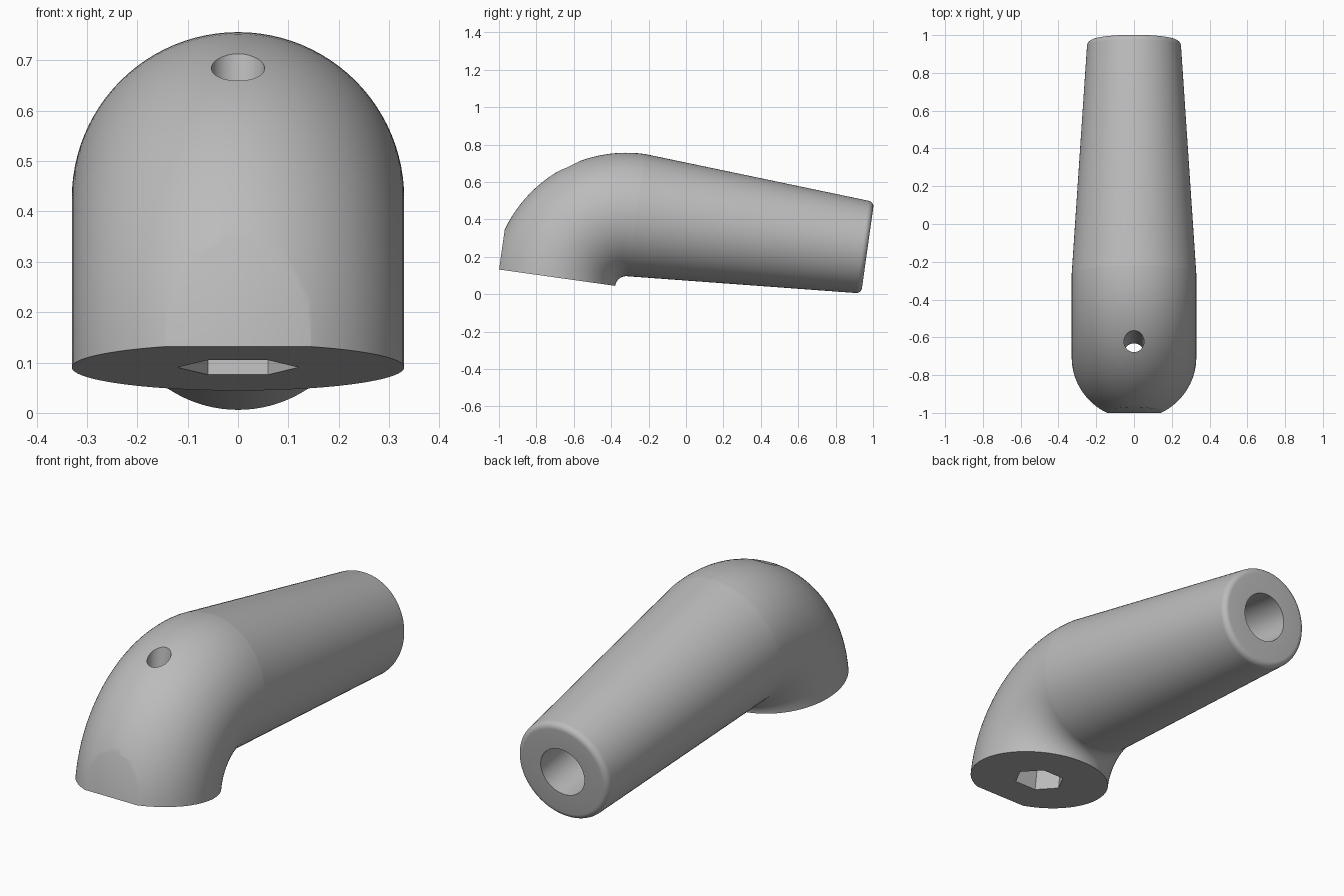
import bpy
import bmesh
from math import sin, cos, pi, radians
from mathutils import Matrix, Vector

cube = bpy.data.objects.get("Cube")
if cube:
    bpy.data.objects.remove(cube, do_unlink=True)

# Shared dimensions: the whole handle is built square, then tipped about the bend pivot
TUBE = 0.33
BEND = 0.39
SIDES = 96
TILT = Matrix.Translation((0, -0.319, 0.036)) @ Matrix.Rotation(radians(-8), 4, 'X')

grey = bpy.data.materials.new("plain grey")
grey.use_nodes = True
grey.diffuse_color = (0.5, 0.5, 0.5, 1)
grey.node_tree.nodes["Principled BSDF"].inputs["Base Color"].default_value = grey.diffuse_color


def make_object(name, bm):
    bmesh.ops.recalc_face_normals(bm, faces=bm.faces)
    bm.transform(TILT)
    mesh = bpy.data.meshes.new(name)
    bm.to_mesh(mesh)
    bm.free()
    mesh.materials.append(grey)
    obj = bpy.data.objects.new(name, mesh)
    bpy.context.collection.objects.link(obj)
    return obj


def activate(obj):
    bpy.ops.object.select_all(action='DESELECT')
    obj.select_set(True)
    bpy.context.view_layer.objects.active = obj


def skin(bm, rings):
    """Bridge equal rings with quads."""
    for a, b in zip(rings, rings[1:]):
        for i in range(len(a)):
            j = (i + 1) % len(a)
            bm.faces.new((a[i], a[j], b[j], b[i]))


def cut_hole(target, name, sides, radius, bottom, top):
    """Cut an upright prism centred on the mounting face."""
    bm = bmesh.new()
    place = Matrix.Translation((0, -BEND, (bottom + top) / 2))
    bmesh.ops.create_cone(bm, cap_ends=True, segments=sides, radius1=radius,
                          radius2=radius, depth=top - bottom, matrix=place)
    # Put one corner on the x axis
    lead = max(bm.verts, key=lambda v: v.co.x).co - Vector((0, -BEND, 0))
    turn = Matrix.Rotation(-lead.xy.angle_signed(Vector((1, 0))), 3, 'Z')
    bmesh.ops.rotate(bm, verts=bm.verts, cent=(0, -BEND, 0), matrix=turn)
    cutter = make_object(name, bm)
    cutter.hide_render = True
    activate(target)
    mod = target.modifiers.new(name, 'BOOLEAN')
    mod.operation = 'DIFFERENCE'
    mod.solver = 'EXACT'
    mod.object = cutter
    bpy.ops.object.modifier_apply(modifier=mod.name)
    bpy.data.objects.remove(cutter, do_unlink=True)


# Elbow: quarter bend from the mounting face up to the grip
bm = bmesh.new()
rings = []
STEPS = 32
for s in range(STEPS + 1):
    t = pi / 2 * s / STEPS
    ring = []
    for k in range(SIDES):
        p = 2 * pi * k / SIDES
        reach = BEND + TUBE * cos(p)
        ring.append(bm.verts.new((TUBE * sin(p), -reach * cos(t), reach * sin(t))))
    rings.append(ring)
skin(bm, rings)
bm.faces.new(rings[0])
bm.faces.new(rings[-1])
# Small flat on the front of the elbow
cut = bmesh.ops.bisect_plane(bm, geom=bm.verts[:] + bm.edges[:] + bm.faces[:],
                             plane_co=(0, -0.687, 0), plane_no=(0, -1, 0), clear_outer=True)
bmesh.ops.holes_fill(bm, edges=[e for e in bm.edges if e.is_boundary], sides=0)
elbow = make_object("elbow", bm)

# Hexagonal socket, with a round screw hole up through the crown
cut_hole(elbow, "hex_socket", 6, 0.12, -0.1, 0.15)
cut_hole(elbow, "screw_hole", 32, 0.053, 0.1, 1.0)

# Grip: tapered sleeve with a rounded rim and a blind bore
END, RIM, FILLET, BORE = 1.248, 0.249, 0.03, 0.12
profile = [(0, TUBE)]
for s in range(7):
    a = pi / 2 * s / 6
    profile.append((END - FILLET + FILLET * sin(a), RIM - FILLET + FILLET * cos(a)))
profile += [(END, BORE), (0.45, BORE)]
bm = bmesh.new()
rings = [[bm.verts.new((r * sin(2 * pi * k / SIDES), u, BEND + r * cos(2 * pi * k / SIDES)))
          for k in range(SIDES)] for u, r in profile]
skin(bm, rings)
bm.faces.new(rings[0])
bm.faces.new(rings[-1])
grip = make_object("grip", bm)

for obj in (elbow, grip):
    activate(obj)
    bpy.ops.object.shade_smooth_by_angle(angle=radians(30))
